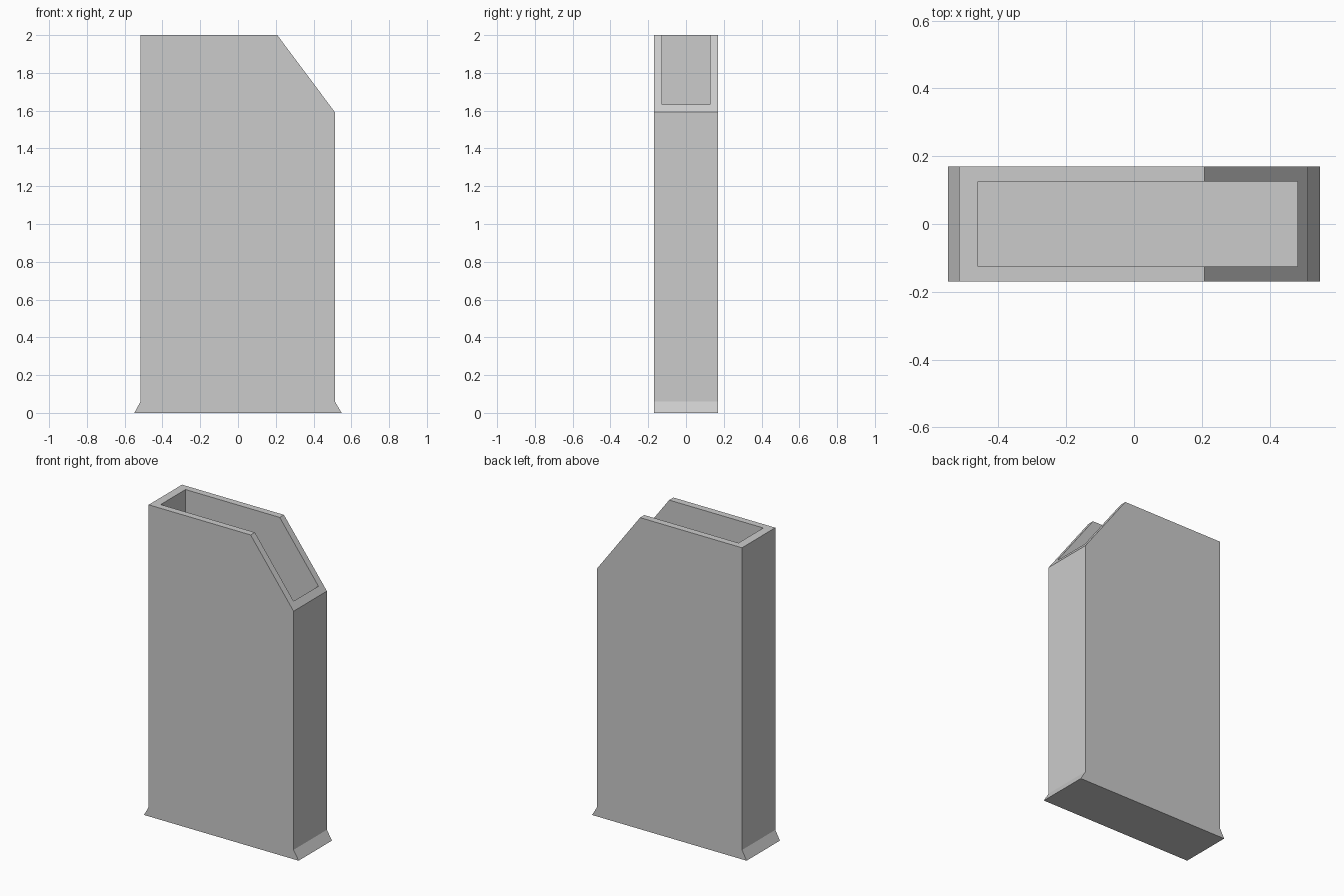
import bpy, bmesh

if "Cube" in bpy.data.objects:
    bpy.data.objects.remove(bpy.data.objects["Cube"])


def prism(name, profile, half_depth):
    """Extrude an x-z profile along y, centred on y = 0."""
    bm = bmesh.new()
    face = bm.faces.new([bm.verts.new((x, -half_depth, z)) for x, z in profile])
    ext = bmesh.ops.extrude_face_region(bm, geom=[face])
    moved = [v for v in ext["geom"] if isinstance(v, bmesh.types.BMVert)]
    bmesh.ops.translate(bm, verts=moved, vec=(0, 2 * half_depth, 0))
    bmesh.ops.recalc_face_normals(bm, faces=bm.faces)
    mesh = bpy.data.meshes.new(name)
    bm.to_mesh(mesh)
    bm.free()
    obj = bpy.data.objects.new(name, mesh)
    bpy.context.collection.objects.link(obj)
    return obj


# Outer shell: flared foot, straight walls, sloped front corner
holder = prism("file_holder", [
    (-0.549, 0), (0.549, 0), (0.513, 0.06), (0.513, 1.592),
    (0.208, 2.0), (-0.516, 2.0), (-0.516, 0.06)], 0.169)

# Hollow interior, open at the top and the sloped corner
cavity = prism("cavity_cutter", [
    (-0.461, 0.06), (0.483, 0.06), (0.483, 2.2), (-0.461, 2.2)], 0.126)
cavity.hide_render = True
cavity.hide_set(True)

cut = holder.modifiers.new("hollow", "BOOLEAN")
cut.operation = "DIFFERENCE"
cut.solver = "EXACT"
cut.object = cavity

# Bake the cut and drop the cutter
bpy.context.view_layer.objects.active = holder
holder.select_set(True)
bpy.ops.object.modifier_apply(modifier=cut.name)
bpy.data.objects.remove(cavity, do_unlink=True)
